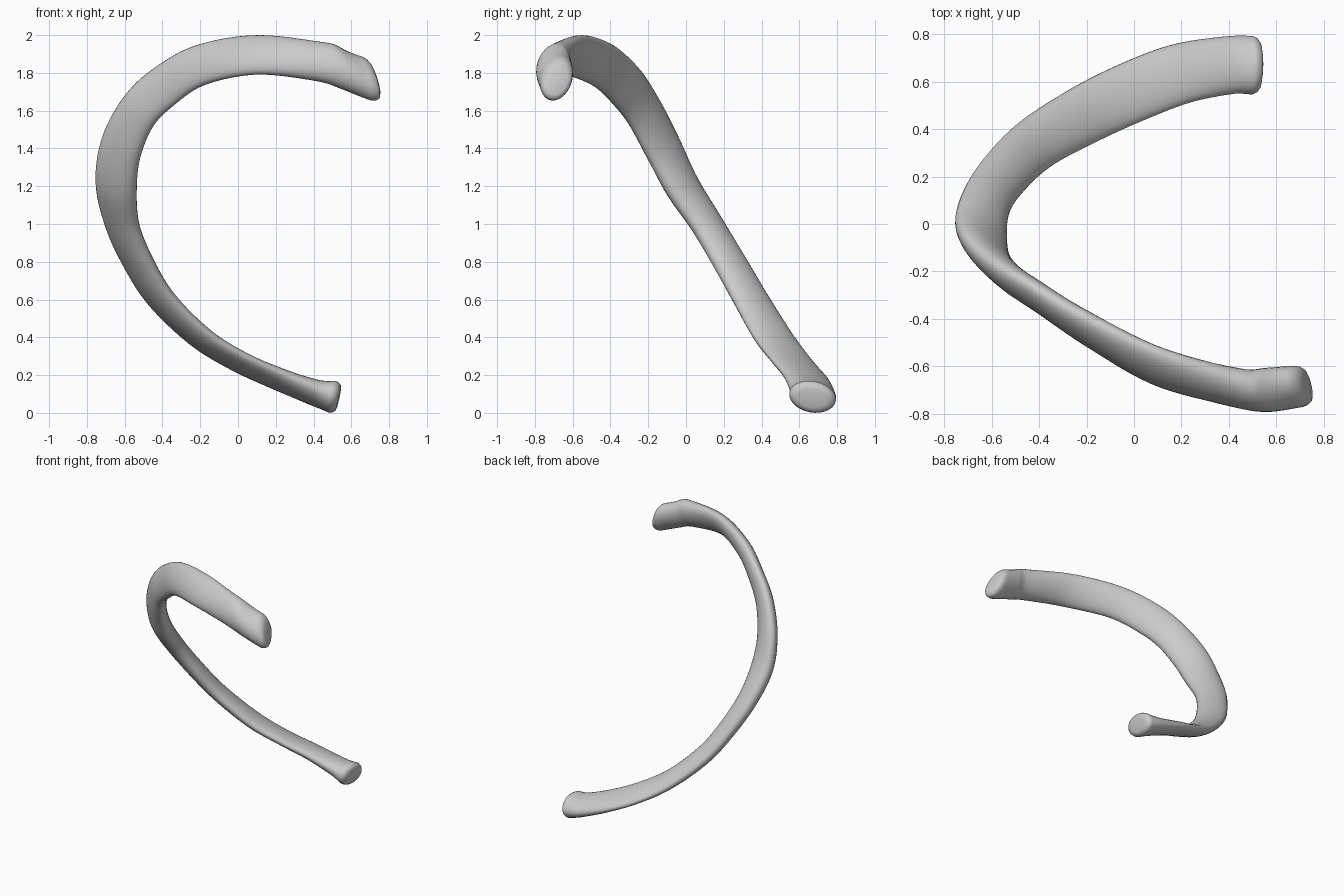
import bpy, bmesh
from math import sin, cos, pi, radians
from mathutils import Vector

cube = bpy.data.objects.get("Cube")
if cube:
    bpy.data.objects.remove(cube, do_unlink=True)

SIDES = 28          # vertices around the bone
STEPS = 8           # rings between two stations
PLANE_NORMAL = Vector((0, .87, .5))   # the bone curls in one tilted plane

# Stations: centre x, y, z, half width, half thickness, twist in degrees
STATIONS = [
    (.70, -.685, 1.77, .13, .085, 50),
    (.58, -.7, 1.825, .12, .09, 44),
    (.43, -.69, 1.86, .11, .075, 35),
    (.1, -.6, 1.895, .12, .055, 25),
    (-.2, -.44, 1.84, .12, .055, 30),
    (-.4, -.31, 1.72, .125, .055, 35),
    (-.53, -.22, 1.59, .125, .06, 40),
    (-.62, -.12, 1.4, .13, .065, 47),
    (-.645, -.02, 1.2, .125, .07, 54),
    (-.615, .11, 1, .11, .065, 52),
    (-.53, .23, .8, .11, .06, 48),
    (-.405, .345, .6, .115, .055, 46),
    (-.2, .465, .4, .125, .05, 44),
    (0, .56, .275, .13, .045, 45),
    (.2, .635, .185, .13, .05, 44),
    (.4, .67, .11, .125, .065, 42),
    (.5, .67, .085, .125, .085, 40),
]


def spline(p0, p1, p2, p3, t):
    """Smooth interpolation of one station value."""
    return .5 * (2 * p1 + (p2 - p0) * t + (2 * p0 - 5 * p1 + 4 * p2 - p3) * t ** 2
                 + (3 * p1 - p0 - 3 * p2 + p3) * t ** 3)


def sample_stations():
    rows = []
    last = len(STATIONS) - 1
    for i in range(last):
        near = [STATIONS[min(max(i + k, 0), last)] for k in (-1, 0, 1, 2)]
        for s in range(STEPS):
            rows.append([spline(*values, s / STEPS) for values in zip(*near)])
    rows.append(list(STATIONS[-1]))
    return rows


def add_ring(bm, centre, tangent, width, thick, twist):
    """Oval section whose broad axis leans outward from the plane normal."""
    normal = (PLANE_NORMAL - tangent * PLANE_NORMAL.dot(tangent)).normalized()
    outward = normal.cross(tangent)
    broad = normal * cos(twist) + outward * sin(twist)
    thin = tangent.cross(broad)
    ring = []
    for k in range(SIDES):
        a = 2 * pi * k / SIDES
        ring.append(bm.verts.new(centre + broad * width * cos(a) + thin * thick * sin(a)))
    return ring


def build_bone():
    bm = bmesh.new()
    rows = sample_stations()
    points = [Vector(r[:3]) for r in rows]
    count = len(rows)
    tangents = [(points[min(i + 1, count - 1)] - points[max(i - 1, 0)]).normalized()
                for i in range(count)]
    cap = [(.035, .6), (.03, .8), (.018, .93)]   # blunt rounded ends

    rings = []
    for end, sign, profile in ((0, -1, cap), (count - 1, 1, cap[::-1])):
        if end:
            for i in range(count):
                r = rows[i]
                rings.append(add_ring(bm, points[i], tangents[i], r[3], r[4], radians(r[5])))
        r = rows[end]
        for reach, scale in profile:
            centre = points[end] + tangents[end] * sign * reach
            rings.append(add_ring(bm, centre, tangents[end], r[3] * scale, r[4] * scale,
                                  radians(r[5])))
    for lower, upper in zip(rings, rings[1:]):
        for k in range(SIDES):
            n = (k + 1) % SIDES
            bm.faces.new((lower[k], lower[n], upper[n], upper[k]))
    bm.faces.new(rings[0][::-1])
    bm.faces.new(rings[-1])

    # Slant the upper front tip so that its lower corner reaches farthest
    for v in bm.verts:
        if v.co.y < 0 and v.co.x > .45:
            t = min((v.co.x - .45) / .3, 1)
            v.co.x -= (v.co.z - 1.76) * .75 * t * t * (3 - 2 * t)
    bmesh.ops.recalc_face_normals(bm, faces=bm.faces)
    mesh = bpy.data.meshes.new("curved_bone")
    bm.to_mesh(mesh)
    bm.free()
    obj = bpy.data.objects.new("curved_bone", mesh)
    bpy.context.collection.objects.link(obj)
    return obj


bone = build_bone()

# Single pale grey colour
grey = bpy.data.materials.new("pale_grey")
grey.use_nodes = True
colour = (.6, .6, .6, 1)
grey.diffuse_color = colour
grey.node_tree.nodes["Principled BSDF"].inputs["Base Color"].default_value = colour
bone.data.materials.append(grey)

bpy.context.view_layer.objects.active = bone
bone.select_set(True)
bpy.ops.object.shade_smooth_by_angle(angle=radians(50))
